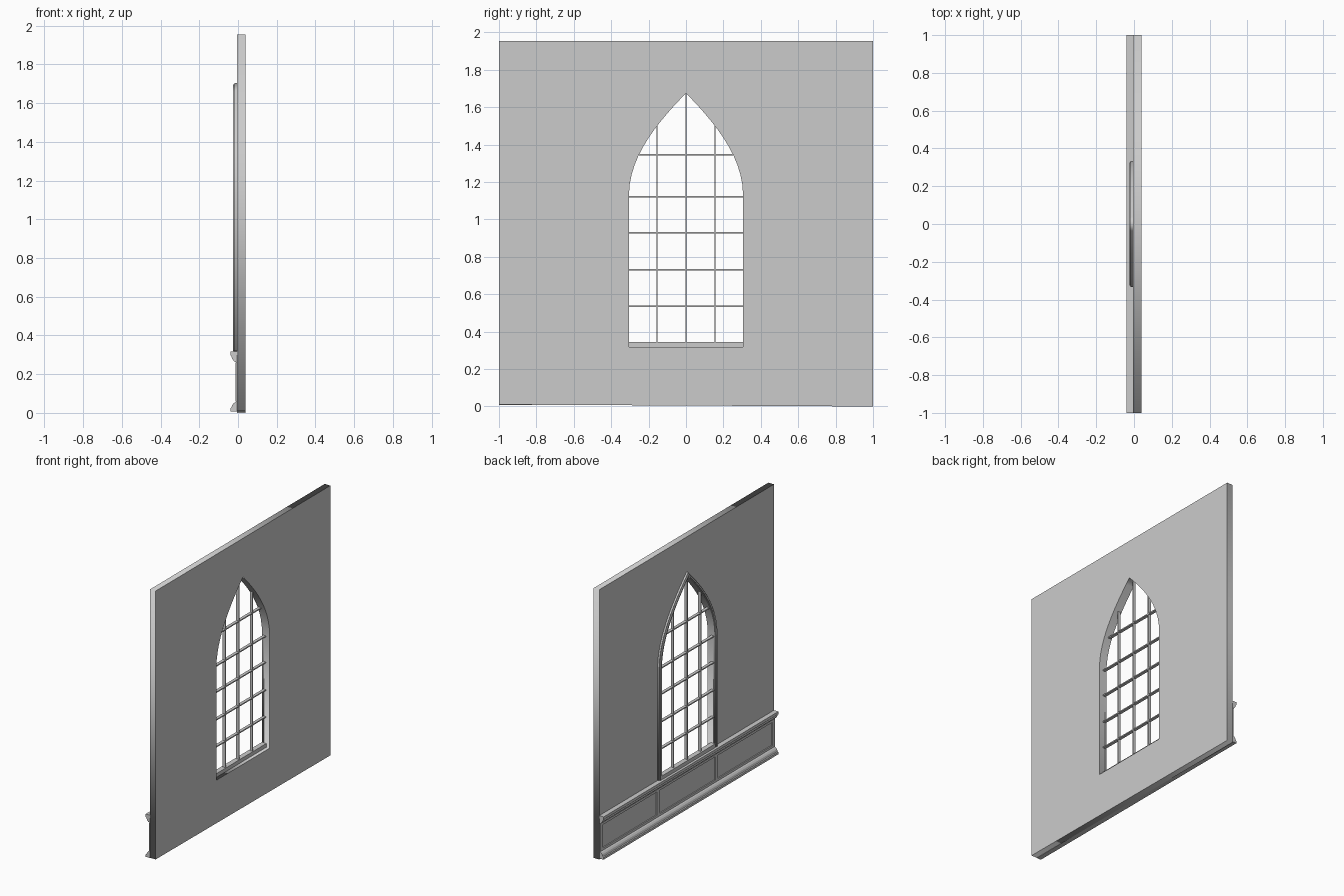
import bpy
from mathutils import Matrix

if "Cube" in bpy.data.objects:
    bpy.data.objects.remove(bpy.data.objects["Cube"])

# local (x, y, z) -> world (y, z, x): outlines are drawn in the wall plane
WALL_PLANE = Matrix(((0, 0, 1, 0), (1, 0, 0, 0), (0, 1, 0, 0), (0, 0, 0, 1)))


def plate(name, outlines, x0, x1):
    """Filled outlines (y, z), extruded from x0 to x1; inner outlines are holes."""
    cu = bpy.data.curves.new(name, 'CURVE')
    cu.dimensions = '2D'
    cu.fill_mode = 'BOTH'
    cu.extrude = (x1 - x0) / 2
    for pts in outlines:
        s = cu.splines.new('POLY')
        s.points.add(len(pts) - 1)
        for p, (a, b) in zip(s.points, pts):
            p.co = (a, b, 0, 1)
        s.use_cyclic_u = True
    ob = bpy.data.objects.new(name, cu)
    bpy.context.collection.objects.link(ob)
    ob.matrix_world = Matrix.Translation(((x0 + x1) / 2, 0, 0)) @ WALL_PLANE
    bpy.ops.object.select_all(action='DESELECT')
    ob.select_set(True)
    bpy.context.view_layer.objects.active = ob
    bpy.ops.object.convert(target='MESH')
    return ob


def prism(name, profile, y0, y1):
    """Profile (x, z) run along y."""
    n = len(profile)
    verts = [(x, y, z) for y in (y0, y1) for x, z in profile]
    faces = [tuple(range(n)), tuple(range(2 * n - 1, n - 1, -1))]
    faces += [(i, i + n, (i + 1) % n + n, (i + 1) % n) for i in range(n)]
    me = bpy.data.meshes.new(name)
    me.from_pydata(verts, [], faces)
    ob = bpy.data.objects.new(name, me)
    bpy.context.collection.objects.link(ob)
    return ob


def box(name, x0, x1, y0, y1, z0, z1):
    return prism(name, [(x0, z0), (x0, z1), (x1, z1), (x1, z0)], y0, y1)


def half_arch(d, steps=12):
    """Right side of the pointed arch, from spring to apex, grown by d."""
    c = [(.305, 1.13), (.305, 1.35), (.13, 1.54), (0, 1.675)]
    pts = []
    for i in range(steps + 1):
        t = i / steps
        w = ((1 - t) ** 3, 3 * t * (1 - t) ** 2, 3 * t * t * (1 - t), t ** 3)
        y = sum(k * p[0] for k, p in zip(w, c))
        z = sum(k * p[1] for k, p in zip(w, c))
        pts.append((y * (1 + d / .305), z + d * t))
    return pts


def arch(d, bottom):
    right = [(.305 + d, bottom)] + half_arch(d)
    return right + [(-y, z) for y, z in reversed(right[:-1])]


# wall with pointed window opening
plate("wall", [[(-1, .01), (1, .0), (1, 1.955), (-1, 1.955)], arch(0, .318)], -.005, .04)

# raised moulding around the opening, open at the foot
outer, inner = arch(.028, .32), arch(.0, .32)
plate("window_surround", [outer + inner[::-1]], -.018, -.005)
outer, inner = arch(.02, .32), arch(.006, .32)
plate("window_surround_bead", [outer + inner[::-1]], -.025, -.018)

# sill
box("window_sill", -.022, .014, -.305, .305, .317, .345)

# lattice bars
for i, (y, top) in enumerate([(-.155, 1.5), (0, 1.672), (.155, 1.5)]):
    box(f"upright_bar_{i}", -.012, .01, y - .003, y + .003, .34, top)
for i, (z, w) in enumerate([(.535, .305), (.73, .305), (.93, .305), (1.12, .305), (1.345, .252)]):
    box(f"cross_bar_{i}", -.012, .01, -w, w, z - .004, z + .004)

# skirting and dado rail
prism("skirting", [(-.005, .008), (-.04, .008), (-.04, .024), (-.034, .028), (-.029, .042),
                   (-.02, .052), (-.01, .057), (-.005, .062)], -1, 1)
prism("dado_rail", [(-.005, .318), (-.04, .318), (-.04, .298), (-.035, .294), (-.03, .278),
                    (-.02, .267), (-.01, .262), (-.005, .255)], -1, 1)

# panel framing between them: rails and four stiles
for name, z0, z1 in (("lower_panel_rail", .058, .075), ("upper_panel_rail", .243, .26)):
    box(name, -.013, -.005, -1, 1, z0, z1)
for i, y in enumerate((-.985, -1 / 3, 1 / 3, .985)):
    box(f"panel_stile_{i}", -.013, -.005, y - .015, y + .015, .075, .243)
